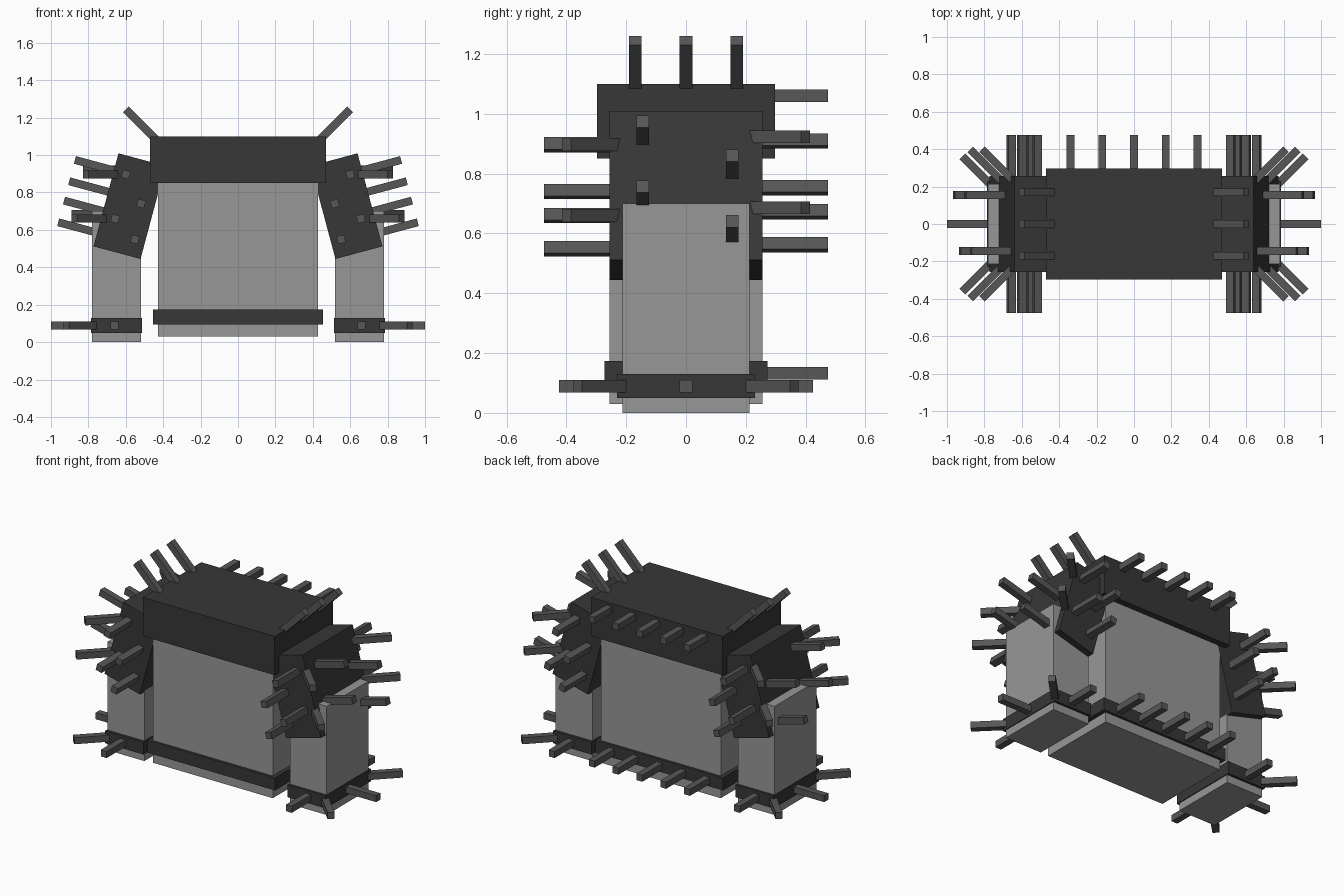
import bpy
from math import radians, sin, cos
from mathutils import Matrix, Vector

if "Cube" in bpy.data.objects:
    bpy.data.objects.remove(bpy.data.objects["Cube"])


def material(name, value):
    mat = bpy.data.materials.new(name)
    mat.use_nodes = True
    colour = (value, value, value, 1)
    mat.diffuse_color = colour
    mat.node_tree.nodes["Principled BSDF"].inputs["Base Color"].default_value = colour
    return mat


BODY = material("light grey", 0.31)
PLATE = material("charcoal", 0.038)
SPIKE = material("mid grey", 0.095)
THICK = 0.042
TILT = radians(15)


def box(name, size, place, mat, rotation=Matrix.Identity(4)):
    bpy.ops.mesh.primitive_cube_add(size=1)
    obj = bpy.context.object
    obj.name = name
    obj.data.transform(Matrix.Translation(place) @ rotation @ Matrix.Diagonal((*size, 1)))
    obj.data.materials.append(mat)
    return obj


def spike(name, base, tip, up=(0, 0, 1)):
    """Square bar from base to tip, with one side facing up."""
    base, tip = Vector(base), Vector(tip)
    along = (tip - base).normalized()
    side = Vector(up).cross(along).normalized()
    turn = Matrix((side, along.cross(side), along)).transposed().to_4x4()
    return box(name, (THICK, THICK, (tip - base).length), (base + tip) / 2, SPIKE, turn)


# Torso, chest plate and belt
box("torso", (0.855, 0.512, 0.83), (0, 0, 0.445), BODY)
box("chest_plate", (0.94, 0.594, 0.25), (0, 0, 0.975), PLATE)
box("belt", (0.91, 0.546, 0.08), (0, 0, 0.134), PLATE)

# Rows of spikes along the back
for row, z in (("chest", 1.06), ("belt", 0.132)):
    for i in range(-2, 3):
        spike(f"{row}_back_spike", (0.17 * i, 0.2, z), (0.17 * i, 0.475, z))

for s, label in ((1, "left"), (-1, "right")):
    # Slanted spikes on the chest plate edge
    for y in (-0.17, 0, 0.17):
        spike(f"{label}_collar_spike", (s * 0.43, y, 1.075), (s * 0.6, y, 1.245))

    # Arm and wrist band
    box(f"{label}_arm", (0.262, 0.426, 0.7), (s * 0.65, 0, 0.35), BODY)
    box(f"{label}_wrist_band", (0.273, 0.46, 0.08), (s * 0.65, 0, 0.09), PLATE)
    spike(f"{label}_wrist_side_spike", (s * 0.7, 0, 0.089), (s, 0, 0.089))
    for f in (-1, 1):
        spike(f"{label}_wrist_spike", (s * 0.66, f * 0.15, 0.089), (s * 0.66, f * 0.425, 0.089))
        spike(f"{label}_wrist_corner_spike", (s * 0.74, f * 0.184, 0.089), (s * 0.918, f * 0.362, 0.089))

    # Tilted shoulder plate
    centre = Vector((s * 0.58, 0, 0.727))
    out = Vector((s * cos(TILT), 0, sin(TILT)))
    up = Vector((-s * sin(TILT), 0, cos(TILT)))
    box(f"{label}_shoulder_plate", (0.26, 0.512, 0.515), centre, PLATE, Matrix.Rotation(-s * TILT, 4, "Y"))

    # Shoulder spikes: outer face
    for v, y in ((0.163, -0.145), (0.045, 0.155), (-0.062, -0.145), (-0.182, 0.155)):
        root = centre + up * v + Vector((0, y, 0))
        spike(f"{label}_shoulder_side_spike", root + out * 0.08, root + out * 0.346, up)

    # Shoulder spikes: front and back faces
    for x, z in ((0.6, 0.896), (0.518, 0.74), (0.657, 0.66), (0.551, 0.549)):
        for f, lift in ((-1, 0), (1, 0.013)):
            spike(f"{label}_shoulder_face_spike", (s * x, f * 0.2, z + lift),
                  (s * x, f * 0.475, z + lift), up)

    # Shoulder spikes: outer corners
    for x, z in ((0.67, 0.897), (0.733, 0.66)):
        for f, lift in ((-1, 0), (1, 0.026)):
            spike(f"{label}_shoulder_corner_spike", (s * (x - 0.04), f * 0.216, z + lift),
                  (s * (x + 0.143), f * 0.399, z + lift))
